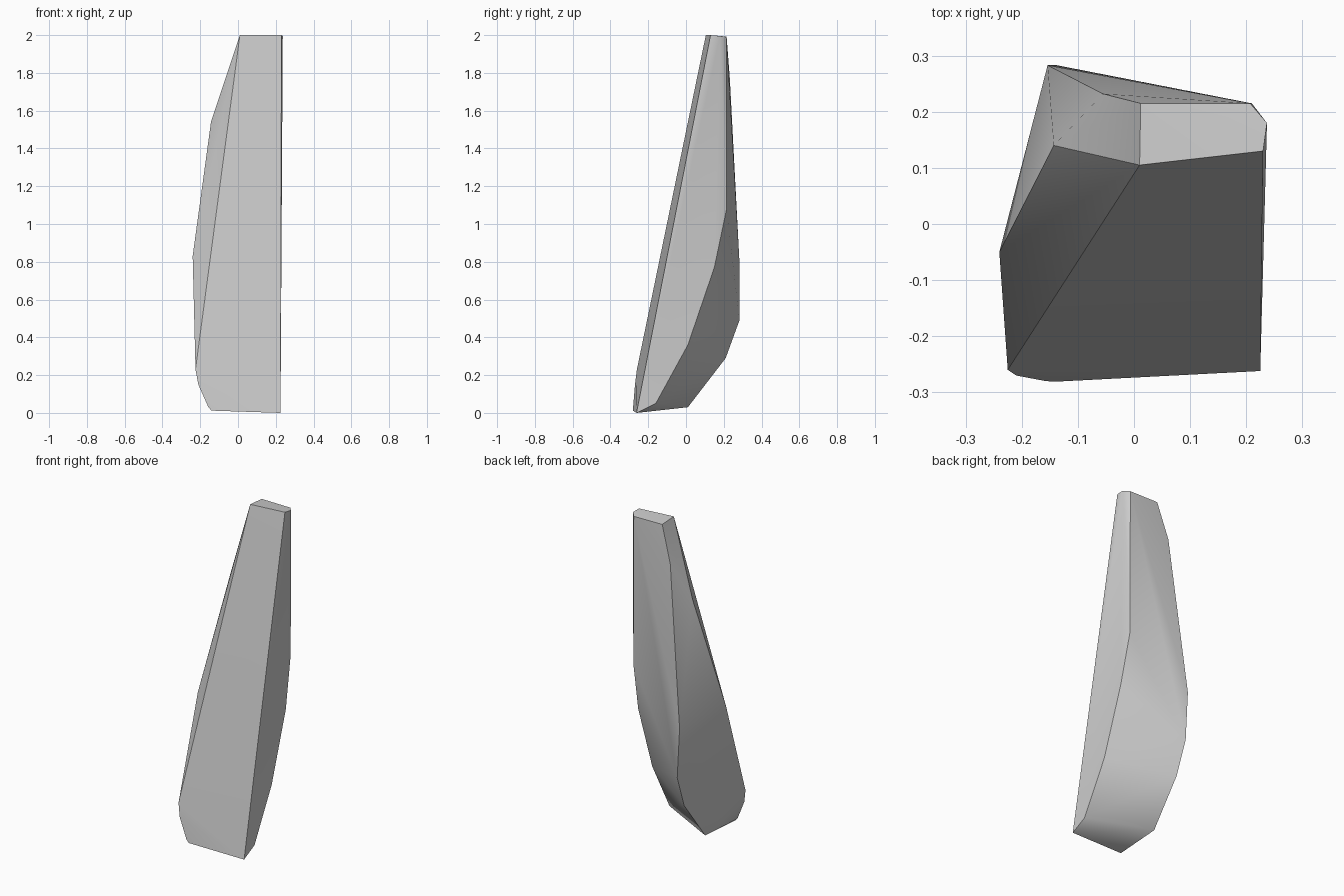
import bpy, bmesh, math

if "Cube" in bpy.data.objects:
    bpy.data.objects.remove(bpy.data.objects["Cube"])

# Corner points of the shard, grouped by region
crown = [(0.01, 0.105, 2.0), (0.23, 0.13, 2.0), (0.237, 0.18, 1.995),
         (0.207, 0.215, 1.99), (0.012, 0.215, 1.992)]
left_side = [(-0.143, 0.14, 1.54), (-0.24, -0.05, 0.83), (-0.225, -0.26, 0.23),
             (-0.21, -0.27, 0.15)]
back_ridge = [(-0.055, 0.232, 1.77), (-0.154, 0.283, 0.8),
              (-0.138, 0.283, 0.49), (-0.134, 0.21, 0.29), (-0.138, 0.01, 0.03)]
right_side = [(0.21, 0.215, 1.08), (0.222, 0.15, 0.77), (0.224, 0.01, 0.36),
              (0.225, -0.16, 0.05)]
foot = [(0.225, -0.262, 0.0), (-0.14, -0.281, 0.012), (-0.157, -0.28, 0.03)]

# Faceted rock shard: wrap the corners in a convex skin
bm = bmesh.new()
for p in crown + left_side + back_ridge + right_side + foot:
    bm.verts.new(p)
hull = bmesh.ops.convex_hull(bm, input=bm.verts)
loose = [v for v in bm.verts if not v.link_faces]
bmesh.ops.delete(bm, geom=loose, context='VERTS')
bmesh.ops.recalc_face_normals(bm, faces=bm.faces)

mesh = bpy.data.meshes.new("rock_shard")
bm.to_mesh(mesh)
bm.free()
shard = bpy.data.objects.new("rock_shard", mesh)
bpy.context.collection.objects.link(shard)

# Soft shading on shallow facets, crisp main edges
bpy.context.view_layer.objects.active = shard
shard.select_set(True)
bpy.ops.object.shade_smooth_by_angle(angle=math.radians(30))
